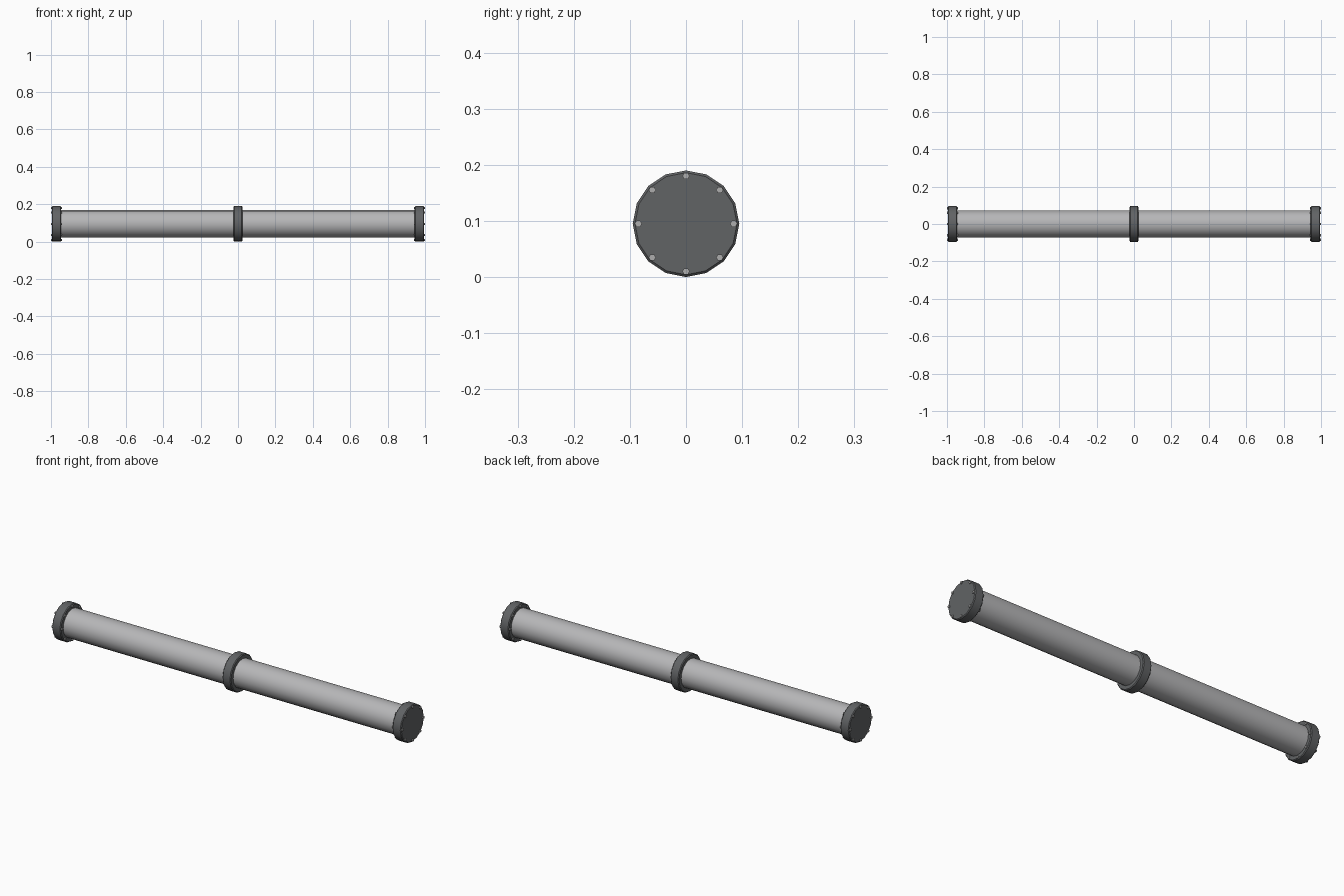
import bpy, math
from mathutils import Matrix, Vector

if "Cube" in bpy.data.objects:
    bpy.data.objects.remove(bpy.data.objects["Cube"])

R = 0.095          # flange radius, also axis height
def material(name, c):
    m = bpy.data.materials.new(name)
    m.diffuse_color = (*c, 1)
    m.use_nodes = True
    m.node_tree.nodes["Principled BSDF"].inputs["Base Color"].default_value = m.diffuse_color
    return m

steel = material("light_steel", (0.47, 0.47, 0.48))
iron = material("dark_iron", (0.12, 0.125, 0.13))
bolt_mat = material("bolt_grey", (0.42, 0.42, 0.42))

def rod(name, x, y, z, radius, length, sides, mat, bevel=0.0):
    """Cylinder along x with a vertex at the top."""
    bpy.ops.mesh.primitive_cylinder_add(vertices=sides, radius=radius, depth=length)
    o = bpy.context.object
    o.name = name
    o.data.transform(Matrix.Rotation(math.pi / 2, 4, 'Y'))
    o.location = (x, y, z)
    o.data.materials.append(mat)
    if bevel:
        b = o.modifiers.new("edge_bevel", 'BEVEL')
        b.width = bevel
        b.segments = 1
        b.limit_method = 'ANGLE'
        b.angle_limit = math.radians(60)
    bpy.ops.object.shade_smooth_by_angle(angle=math.radians(30))
    return o

# main pipe
rod("pipe", 0, 0, R, 0.0735, 1.96, 16, steel)

# middle coupling
rod("middle_collar", 0, 0, R, R, 0.048, 16, iron, 0.004)

# end flanges with a ring of bolts passing through
for side, tag in ((-1, "left"), (1, "right")):
    rod(tag + "_flange", side * 0.97, 0, R, R, 0.05, 16, iron, 0.004)
    for i in range(8):
        a = i * math.pi / 4
        rod(f"{tag}_bolt_{i + 1}", side * 0.97, 0.085 * math.sin(a),
            R + 0.085 * math.cos(a), 0.0065, 0.06, 6, bolt_mat)
